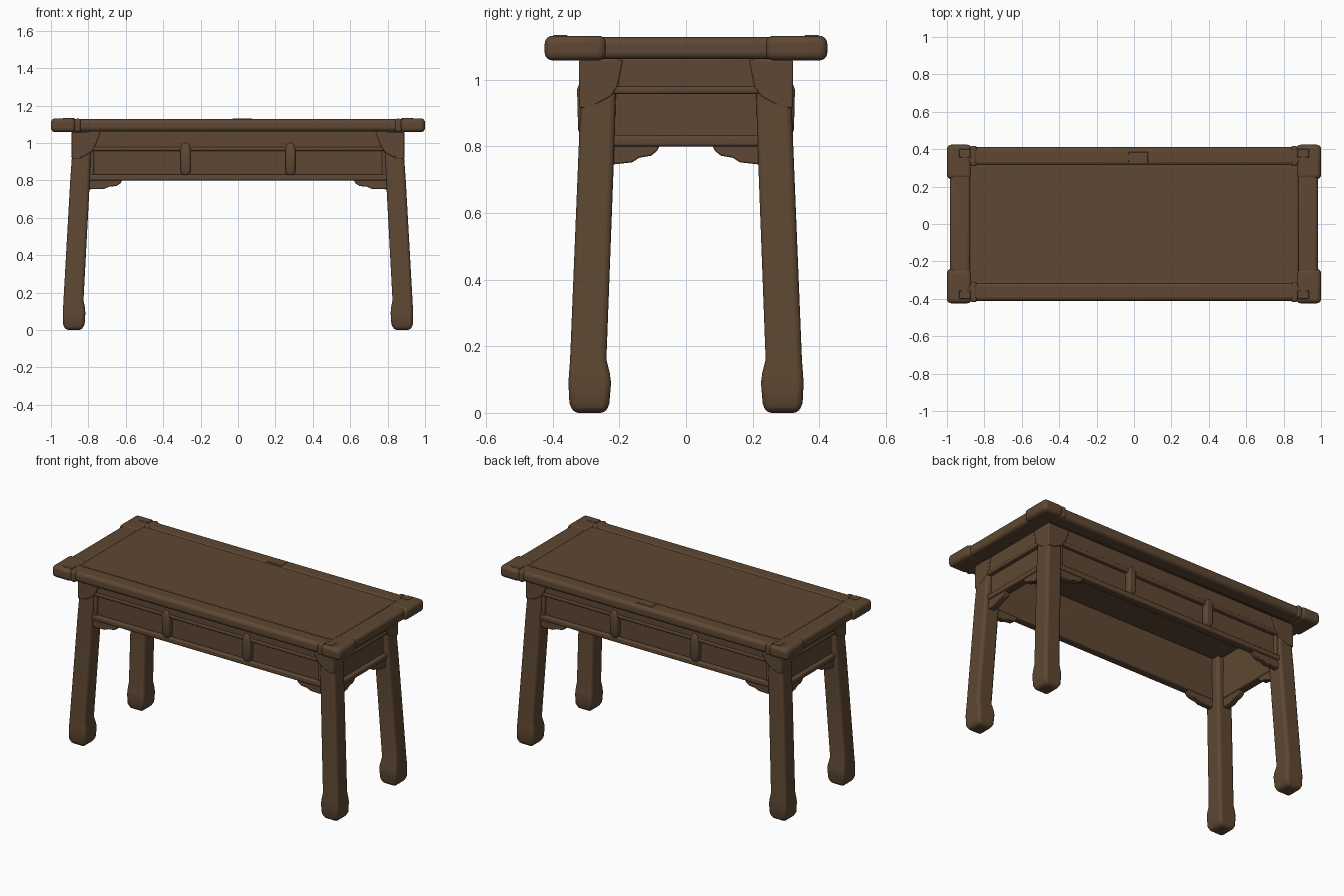
import bpy, bmesh, math
from mathutils import Vector

cube = bpy.data.objects.get("Cube")
if cube:
    bpy.data.objects.remove(cube, do_unlink=True)

wood = bpy.data.materials.new("dark brown wood")
wood.use_nodes = True
BROWN = (0.112, 0.064, 0.033, 1)
wood.diffuse_color = BROWN
bsdf = next(n for n in wood.node_tree.nodes if n.type == 'BSDF_PRINCIPLED')
bsdf.inputs["Base Color"].default_value = BROWN
bsdf.inputs["Roughness"].default_value = 0.8


def loft(name, rings, bevel=0.0, segments=2, mirror="xy"):
    """Skin a stack of equal-length rings, round the edges, mirror about the origin."""
    bm = bmesh.new()
    loops = [[bm.verts.new(p) for p in ring] for ring in rings]
    n = len(loops[0])
    for low, high in zip(loops, loops[1:]):
        for i in range(n):
            j = (i + 1) % n
            bm.faces.new((low[i], low[j], high[j], high[i]))
    bm.faces.new(loops[0])
    bm.faces.new(loops[-1])
    bmesh.ops.recalc_face_normals(bm, faces=bm.faces)
    mesh = bpy.data.meshes.new(name)
    bm.to_mesh(mesh)
    bm.free()
    mesh.materials.append(wood)
    obj = bpy.data.objects.new(name, mesh)
    bpy.context.collection.objects.link(obj)
    if bevel:
        mod = obj.modifiers.new("rounded edges", 'BEVEL')
        mod.width, mod.segments = bevel, segments
        mod.limit_method, mod.angle_limit = 'ANGLE', math.radians(35)
    if mirror:
        mod = obj.modifiers.new("mirror", 'MIRROR')
        mod.use_axis = ("x" in mirror, "y" in mirror, False)
        mod.use_mirror_merge = False
    bpy.ops.object.select_all(action='DESELECT')
    obj.select_set(True)
    bpy.context.view_layer.objects.active = obj
    bpy.ops.object.shade_smooth_by_angle(angle=math.radians(40))
    return obj


def rect(z, x0, x1, y0, y1):
    return [Vector(p) for p in ((x0, y0, z), (x1, y0, z), (x1, y1, z), (x0, y1, z))]


def box(name, x, y, z, bevel=0.006, segments=2, mirror="xy"):
    return loft(name, [rect(h, *x, *y) for h in z], bevel, segments, mirror)


def prism(name, points, facing, depth, bevel=0.005, mirror="xy"):
    """Extrude an upright outline along the x or y axis."""
    place = (lambda u, v, d: (d, u, v)) if facing == "x" else (lambda u, v, d: (u, d, v))
    return loft(name, [[Vector(place(u, v, d)) for u, v in points] for d in depth],
                bevel, 2, mirror)


# Table top: panel, frame rails and thicker corner blocks
box("top_panel", (-0.88, 0.88), (-0.32, 0.32), (1.065, 1.124), 0.003, 1, "")
box("long_top_rail", (-0.9, 0.9), (0.312, 0.411), (1.062, 1.128), 0.022, 4, "y")
box("end_top_rail", (0.872, 0.985), (-0.27, 0.27), (1.062, 1.128), 0.02, 4, "x")
box("top_corner", (0.868, 1.0), (0.24, 0.424), (1.058, 1.132), 0.023, 4)
box("top_corner_inner_edge", (0.84, 0.875), (0.31, 0.418), (1.06, 1.13), 0.012, 3)

# Small worn patches and joint pegs on the top
box("corner_peg", (0.875, 0.935), (0.355, 0.4), (1.128, 1.134), 0.002, 1)
box("top_patch", (-0.03, 0.075), (0.325, 0.385), (1.122, 1.1305), 0.002, 1, "")

# Splayed legs with thickened feet
leg_sections = [
    (0.0, 0.836, 0.922, 0.24, 0.338),
    (0.03, 0.82, 0.935, 0.23, 0.35),
    (0.09, 0.816, 0.936, 0.225, 0.353),
    (0.12, 0.818, 0.935, 0.229, 0.351),
    (0.16, 0.826, 0.933, 0.239, 0.348),
    (0.8, 0.792, 0.897, 0.215, 0.322),
    (0.97, 0.785, 0.885, 0.21, 0.315),
    (1.065, 0.785, 0.882, 0.21, 0.313),
]
loft("leg", [rect(*s) for s in leg_sections], 0.016, 3)

# Mitred shoulders capping the legs
prism("front_leg_shoulder",
      [(0.889, 0.915), (0.83, 0.925), (0.785, 0.95), (0.765, 0.98), (0.735, 1.06), (0.889, 1.06)],
      "y", (0.27, 0.321))
prism("side_leg_shoulder",
      [(0.321, 0.915), (0.27, 0.925), (0.225, 0.95), (0.205, 0.98), (0.19, 1.06), (0.321, 1.06)],
      "x", (0.84, 0.889))

# Upper apron, its lower moulding, recessed panel and bottom rail on each face
box("long_apron", (-0.84, 0.84), (0.262, 0.313), (0.972, 1.065), 0.005, 2, "y")
box("long_moulding", (-0.79, 0.79), (0.27, 0.318), (0.957, 0.98), 0.008, 3, "y")
box("long_panel", (-0.82, 0.82), (0.262, 0.291), (0.82, 0.975), 0.0, 1, "y")
box("long_bottom_rail", (-0.82, 0.82), (0.262, 0.314), (0.8, 0.832), 0.008, 3, "y")
box("side_apron", (0.825, 0.88), (-0.28, 0.28), (0.972, 1.065), 0.005, 2, "x")
box("side_moulding", (0.83, 0.886), (-0.22, 0.22), (0.957, 0.98), 0.008, 3, "x")
box("side_panel", (0.825, 0.858), (-0.26, 0.26), (0.82, 0.975), 0.0, 1, "x")
box("side_bottom_rail", (0.825, 0.884), (-0.25, 0.25), (0.8, 0.832), 0.008, 3, "x")

# Raised frame ends beside the legs
box("long_panel_stile", (0.77, 0.8), (0.27, 0.306), (0.82, 0.97), 0.006)

# Dividing posts that swell in the middle
post_sections = [
    (0.825, 0.262, 0.298, 0.27, 0.315),
    (0.85, 0.253, 0.307, 0.27, 0.324),
    (0.97, 0.253, 0.307, 0.27, 0.327),
    (1.005, 0.265, 0.295, 0.27, 0.315),
]
loft("dividing_post", [rect(*s) for s in post_sections], 0.012, 3)

# Scalloped brackets under the rails
prism("long_bracket",
      [(0.81, 0.81), (0.615, 0.81), (0.628, 0.785), (0.65, 0.77), (0.69, 0.766),
       (0.715, 0.755), (0.81, 0.752)], "y", (0.266, 0.304))
prism("side_bracket",
      [(0.235, 0.81), (0.075, 0.81), (0.088, 0.785), (0.105, 0.772), (0.14, 0.766),
       (0.162, 0.752), (0.235, 0.744)], "x", (0.832, 0.874))
